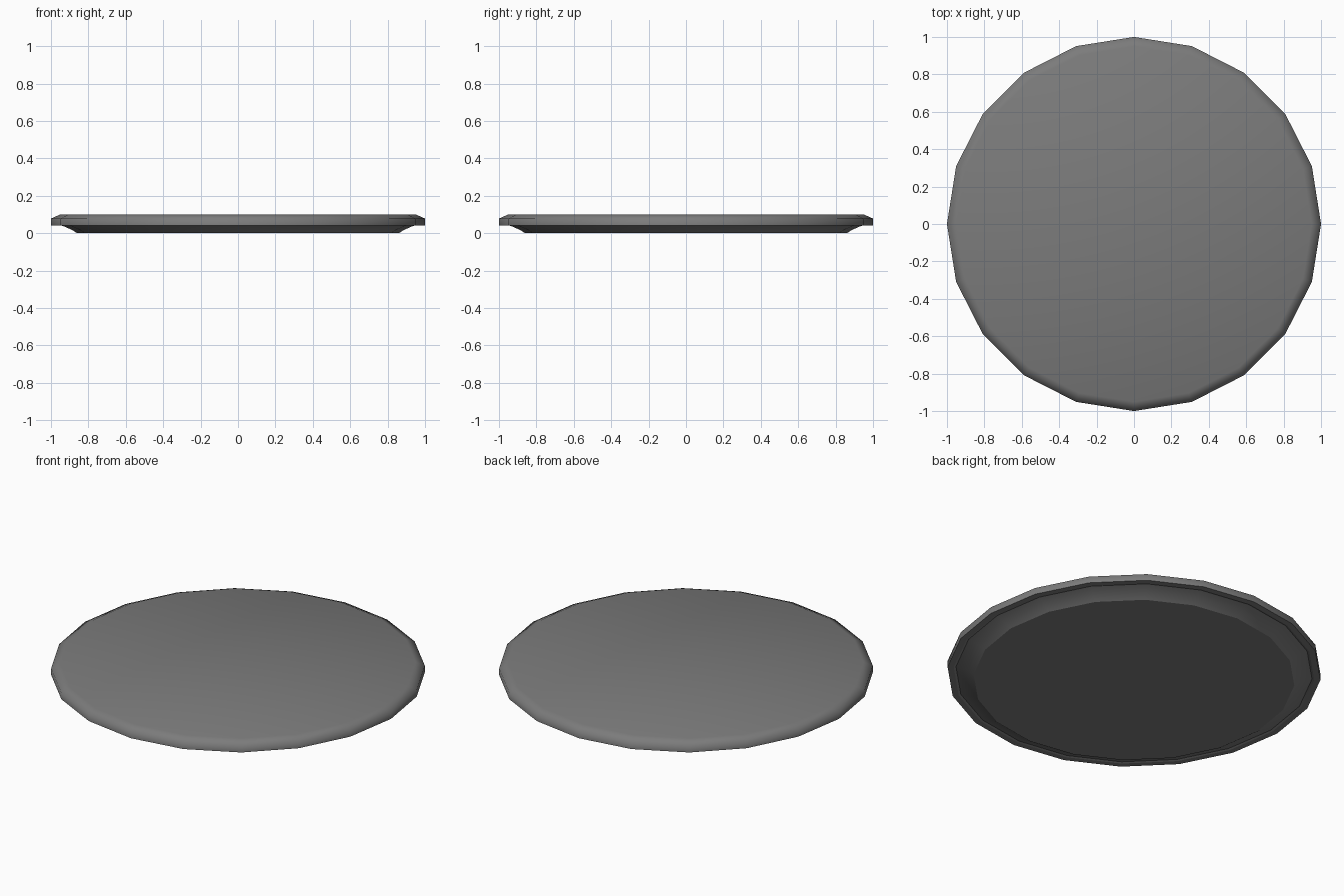
import bpy, bmesh
from math import cos, sin, tau

if "Cube" in bpy.data.objects:
    bpy.data.objects.remove(bpy.data.objects["Cube"])

SIDES = 20


def lathe(name, profile, sharp_rings, color):
    """Revolve (radius, z) points into a capped, smooth solid with chosen hard edge rings."""
    bm = bmesh.new()
    rings = [[bm.verts.new((r * cos(tau * i / SIDES), r * sin(tau * i / SIDES), z))
              for i in range(SIDES)] for r, z in profile]
    for a, b in zip(rings, rings[1:]):
        for i in range(SIDES):
            j = (i + 1) % SIDES
            bm.faces.new((a[i], a[j], b[j], b[i]))
    bm.faces.new(rings[0][::-1])
    bm.faces.new(rings[-1])
    bmesh.ops.recalc_face_normals(bm, faces=bm.faces[:])
    for f in bm.faces:
        f.smooth = True
    for k in sharp_rings:
        for i in range(SIDES):
            bm.edges.get((rings[k][i], rings[k][(i + 1) % SIDES])).smooth = False
    mesh = bpy.data.meshes.new(name)
    bm.to_mesh(mesh)
    bm.free()
    mat = bpy.data.materials.new(name + "_dark_grey")
    mat.diffuse_color = (*color, 1)
    mat.use_nodes = True
    mat.node_tree.nodes["Principled BSDF"].inputs["Base Color"].default_value = mat.diffuse_color
    mesh.materials.append(mat)
    obj = bpy.data.objects.new(name, mesh)
    bpy.context.collection.objects.link(obj)
    return obj


# Round plate: flat base, flared underside, overhanging lip, softly chamfered top
lathe("round_plate", [
    (0.86, 0.0), (0.885, 0.016), (0.93, 0.036), (0.955, 0.044),
    (0.967, 0.04), (1.0, 0.04), (1.0, 0.078), (0.95, 0.1),
], sharp_rings=(0, 3, 4, 5), color=(0.2, 0.2, 0.2))
